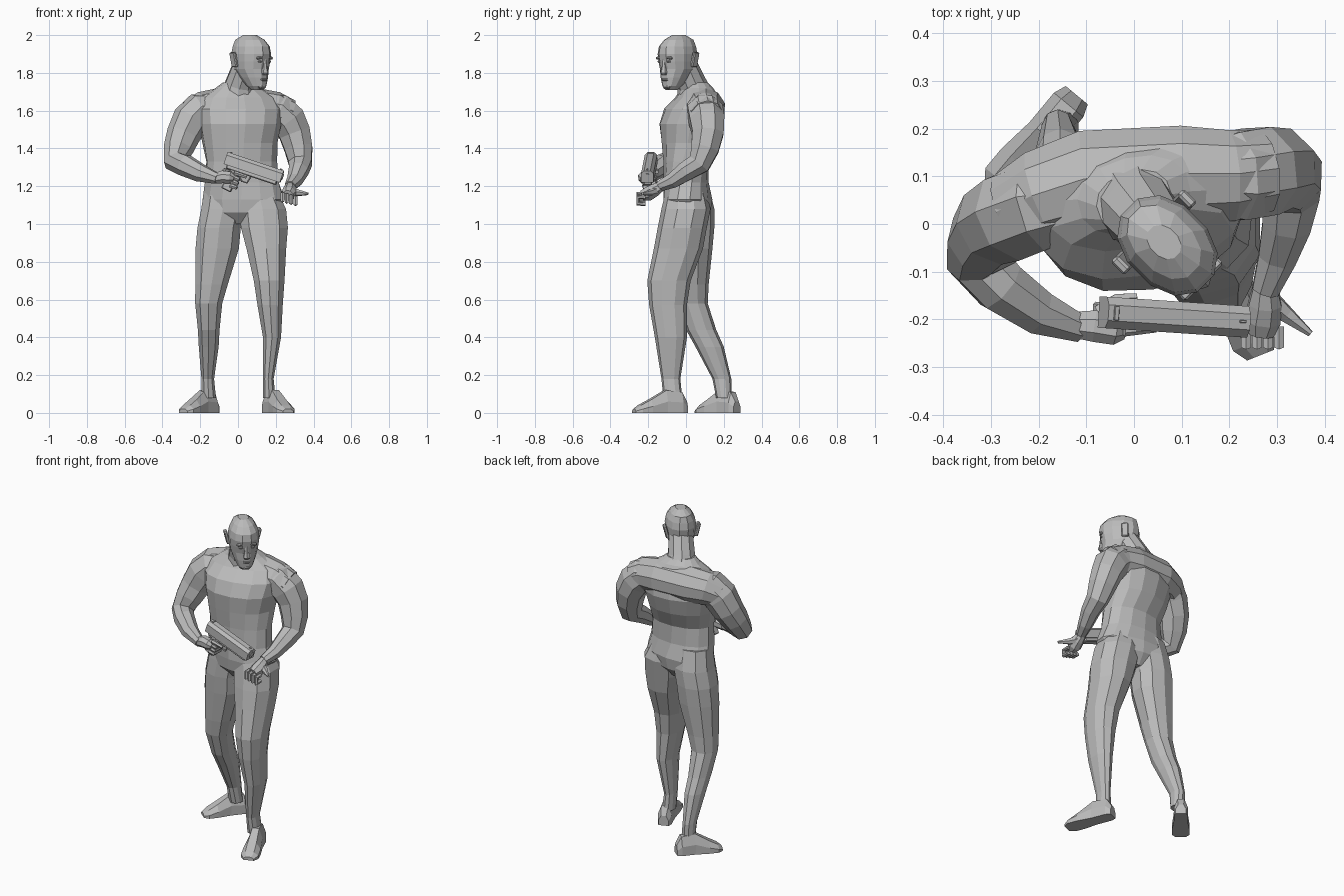
import bpy, bmesh
from math import sin, cos, pi, radians, copysign
from mathutils import Vector, Matrix, Quaternion

default_cube = bpy.data.objects.get("Cube")
if default_cube:
    bpy.data.objects.remove(default_cube, do_unlink=True)

grey = bpy.data.materials.new("plain grey")
grey.use_nodes = True
grey.diffuse_color = (0.5, 0.5, 0.5, 1)
grey.node_tree.nodes["Principled BSDF"].inputs["Base Color"].default_value = grey.diffuse_color


def finish(name, bm, matrix):
    """Turn a finished bmesh into a placed grey object."""
    bmesh.ops.recalc_face_normals(bm, faces=bm.faces)
    mesh = bpy.data.meshes.new(name)
    bm.to_mesh(mesh)
    bm.free()
    mesh.transform(matrix)
    mesh.materials.append(grey)
    bpy.context.collection.objects.link(bpy.data.objects.new(name, mesh))


def loft(name, rings, matrix=Matrix()):
    """Skin a list of equal point rings and cap both ends."""
    bm = bmesh.new()
    loops = [[bm.verts.new(point) for point in ring] for ring in rings]
    for low, high in zip(loops, loops[1:]):
        for i in range(len(low)):
            j = (i + 1) % len(low)
            bm.faces.new((low[i], low[j], high[j], high[i]))
    bm.faces.new(loops[0])
    bm.faces.new(loops[-1])
    finish(name, bm, matrix)


def oval(x, y, z, half_width, half_depth, yaw=0, sides=10, power=2.2):
    """Level ring; a higher power gives a squarer outline."""
    turn = Matrix.Rotation(radians(yaw), 3, 'Z')
    ring = []
    for i in range(sides):
        angle = 2 * pi * (i + 0.5) / sides
        c, s = (copysign(abs(v) ** (2 / power), v) for v in (cos(angle), sin(angle)))
        ring.append(turn @ Vector((half_width * c, half_depth * s, 0)) + Vector((x, y, z)))
    return ring


def tube(name, stations, sides=8, matrix=Matrix()):
    """Round limb through (x, y, z, radius) stations."""
    points = [Vector(station[:3]) for station in stations]
    turn, previous, rings = Quaternion(), Vector((0, 0, 1)), []
    for i, point in enumerate(points):
        before, after = points[max(i - 1, 0)], points[min(i + 1, len(points) - 1)]
        tangent = (after - before).normalized()
        turn = previous.rotation_difference(tangent) @ turn
        previous = tangent
        radius = stations[i][3]
        circle = oval(0, 0, 0, radius, radius, sides=sides, power=2)
        rings.append([point + turn @ corner for corner in circle])
    loft(name, rings, matrix)


def block(name, centre, size, matrix, tilt=0, bevel=0.005):
    """Box with chamfered edges."""
    bm = bmesh.new()
    bmesh.ops.create_cube(bm, size=1)
    bmesh.ops.scale(bm, vec=size, verts=bm.verts)
    bmesh.ops.bevel(bm, geom=bm.edges[:], offset=bevel, segments=1, affect='EDGES')
    place = Matrix.Translation(centre) @ Matrix.Rotation(radians(tilt), 4, 'Y')
    finish(name, bm, matrix @ place)


def finger(name, knuckle, reach, curl, matrix=Matrix()):
    """Bent finger that reaches out, folds over and returns."""
    knuckle, reach, curl = Vector(knuckle), Vector(reach), Vector(curl)
    path = (knuckle, knuckle + reach, knuckle + reach + curl, knuckle + curl)
    tube(name, [(*point, 0.012) for point in path], sides=6, matrix=matrix)


def foot(name, heel, toe):
    """Wedge-shaped foot from heel to toe on the ground."""
    heel, toe = Vector((*heel, 0)), Vector((*toe, 0))
    side = (toe - heel).normalized().cross(Vector((0, 0, 1)))
    rings = []
    for along, half, height in ((0, .03, .06), (.1, .04, .11), (.4, .04, .12),
                                (.7, .05, .07), (.9, .05, .04), (1, .03, .02)):
        outline = ((-half, 0), (half, 0), (half, height / 2), (half / 2, height),
                   (-half / 2, height), (-half, height / 2))
        centre = heel.lerp(toe, along)
        rings.append([centre + side * across + Vector((0, 0, up)) for across, up in outline])
    loft(name, rings)


# Torso: x, y, z, half width, half depth, yaw
torso = [
    (.02, .01, 1, .06, .07, -8), (.02, .01, 1.06, .18, .12, -8),
    (.03, .01, 1.13, .22, .13, -6), (.02, 0, 1.22, .2, .12, 0),
    (.02, 0, 1.33, .19, .12, 4), (.01, .02, 1.43, .2, .15, 8),
    (.01, .03, 1.53, .22, .17, 10), (.01, .04, 1.61, .23, .15, 12),
    (.01, .06, 1.67, .2, .11, 12), (0, .06, 1.72, .12, .08, 14),
    (0, .05, 1.75, .08, .06, 20),
]
loft("torso", [oval(*station, sides=14) for station in torso])

# Upper back, spanning shoulder to shoulder
tube("upper_back", [(-.26, .03, 1.57, .08), (-.19, .06, 1.6, .1), (-.1, .09, 1.61, .11),
                    (.1, .1, 1.61, .11), (.2, .1, 1.6, .1), (.27, .11, 1.57, .09)], sides=10)

# Legs: the left steps forward, the right trails
left_leg = [
    (.1, 0, 1.2, .1, .1), (.13, 0, 1.08, .13, .13), (.14, -.02, .98, .13, .13),
    (.15, -.04, .87, .11, .13), (.165, -.09, .7, .085, .115), (.17, -.095, .57, .07, .1),
    (.18, -.08, .4, .05, .085), (.16, -.08, .18, .03, .05), (.165, -.07, .08, .035, .05),
]
right_leg = [
    (-.07, .02, 1.2, .11, .1), (-.08, .03, 1.08, .12, .12), (-.1, .03, .98, .12, .12),
    (-.11, .03, .87, .12, .11), (-.14, .03, .68, .09, .09), (-.155, .035, .58, .075, .08),
    (-.155, .08, .44, .06, .08), (-.155, .125, .35, .055, .075),
    (-.16, .19, .18, .035, .05), (-.155, .2, .08, .04, .04),
]
loft("left_leg", [oval(*station) for station in left_leg])
loft("right_leg", [oval(*station) for station in right_leg])
foot("left_foot", heel=(.155, 0), toe=(.265, -.275))
foot("right_foot", heel=(-.12, .27), toe=(-.29, .065))

# Arms, shoulder to wrist
tube("right_arm", [
    (-.13, .05, 1.61, .08), (-.2, .04, 1.6, .1), (-.25, .02, 1.55, .1), (-.29, 0, 1.47, .09),
    (-.315, -.035, 1.4, .08), (-.33, -.075, 1.33, .065), (-.28, -.13, 1.31, .06),
    (-.2, -.185, 1.27, .05), (-.11, -.22, 1.24, .03)])
tube("left_arm", [
    (.15, .1, 1.62, .08), (.21, .1, 1.6, .1), (.265, .11, 1.55, .1), (.3, .115, 1.48, .09),
    (.32, .1, 1.4, .08), (.33, .07, 1.32, .065), (.32, 0, 1.28, .055),
    (.3, -.07, 1.23, .043), (.275, -.14, 1.2, .03)])

# Neck
tube("neck", [(0, .05, 1.67, .1), (.01, .03, 1.74, .08), (.05, -.02, 1.86, .07)], sides=10)

# Head, modelled facing -y and then turned to its left
head = Matrix.Translation((.07, -.045, 0)) @ Matrix.Rotation(pi / 4, 4, 'Z')
skull = [
    (-.045, 1.71, .03, .03), (-.04, 1.73, .045, .055), (-.02, 1.775, .065, .08),
    (0, 1.82, .08, .1), (0, 1.86, .085, .11), (0, 1.9, .087, .117), (0, 1.94, .08, .11),
    (.01, 1.975, .06, .09), (.01, 2, .03, .04),
]
loft("head", [oval(0, *station, sides=12) for station in skull], head)
loft("nose", [oval(0, -.1, z, half, half, sides=6)
              for z, half in ((1.79, .015), (1.8, .022), (1.825, .015), (1.87, .01))], head)
block("mouth", (0, -.09, 1.765), (.045, .02, .016), head)
block("chin", (0, -.08, 1.73), (.05, .03, .03), head, bevel=.01)
for label, side in (("left", 1), ("right", -1)):
    block(label + "_brow", (side * .034, -.1, 1.88), (.046, .02, .014), head, tilt=side * 6)
    block(label + "_eye", (side * .033, -.1, 1.86), (.026, .014, .01), head, bevel=.004)
    block(label + "_ear", (side * .09, .04, 1.87), (.02, .04, .08), head, tilt=side * 14)

# Pistol, modelled along its own x axis
aim = Vector((.3, -.02, -.1)).normalized()
across = Vector((0, 0, 1)).cross(aim).normalized()
axes = Matrix((aim, across, aim.cross(across))).transposed().to_4x4()
gun = Matrix.Translation((.085, -.195, 1.3)) @ axes
half_length, half = .157, .033
outline = [(-half, -half), (half, -half), (half, half / 2),
           (half / 2, half), (-half / 2, half), (-half, half / 2)]
loft("pistol_slide", [[(x, *corner) for corner in outline]
                      for x in (-half_length, half_length)], gun)
block("pistol_frame", (0, 0, -.04), (.28, .046, .026), gun)
block("pistol_grip", (-.095, 0, -.1), (.055, .042, .125), gun, tilt=8)
tube("pistol_muzzle", [(.15, 0, 0, .018), (.162, 0, 0, .018)], matrix=gun)
block("front_sight", (.14, 0, .034), (.014, .006, .01), gun, bevel=.001)
block("rear_sight", (-.14, 0, .034), (.01, .03, .01), gun, bevel=.001)
tube("trigger_guard", [(-.06, 0, -.07, .005), (-.04, 0, -.09, .005), (-.01, 0, -.09, .005),
                       (0, 0, -.05, .005)], sides=6, matrix=gun)

# Right hand around the grip
tube("right_palm", [(-.175, -.03, -.12, .03), (-.14, -.03, -.1, .036),
                    (-.1, -.035, -.09, .034), (-.08, -.035, -.09, .02)], matrix=gun)
for i in range(3):
    finger("right_finger_%d" % i, (-.09, -.035, -.085 - .023 * i),
           reach=(.03, 0, 0), curl=(0, .06, 0), matrix=gun)
tube("right_index", [(-.09, -.035, -.06, .013), (-.02, -.025, -.06, .01)], 6, gun)
tube("right_thumb", [(-.145, 0, -.07, .016), (-.11, .03, -.055, .013),
                     (-.07, .035, -.05, .01)], 6, gun)

# Left hand, half curled with the thumb out
tube("left_palm", [(.275, -.13, 1.2, .027), (.275, -.165, 1.18, .037),
                   (.27, -.2, 1.16, .04), (.265, -.23, 1.15, .03)])
for i in range(4):
    finger("left_finger_%d" % i, (.235 + .023 * i, -.215, 1.16 - .006 * i),
           reach=(0, -.04, 0), curl=(0, 0, -.035))
tube("left_thumb", [(.285, -.16, 1.175, .024), (.32, -.19, 1.165, .018),
                    (.37, -.23, 1.16, .007)], sides=6)
